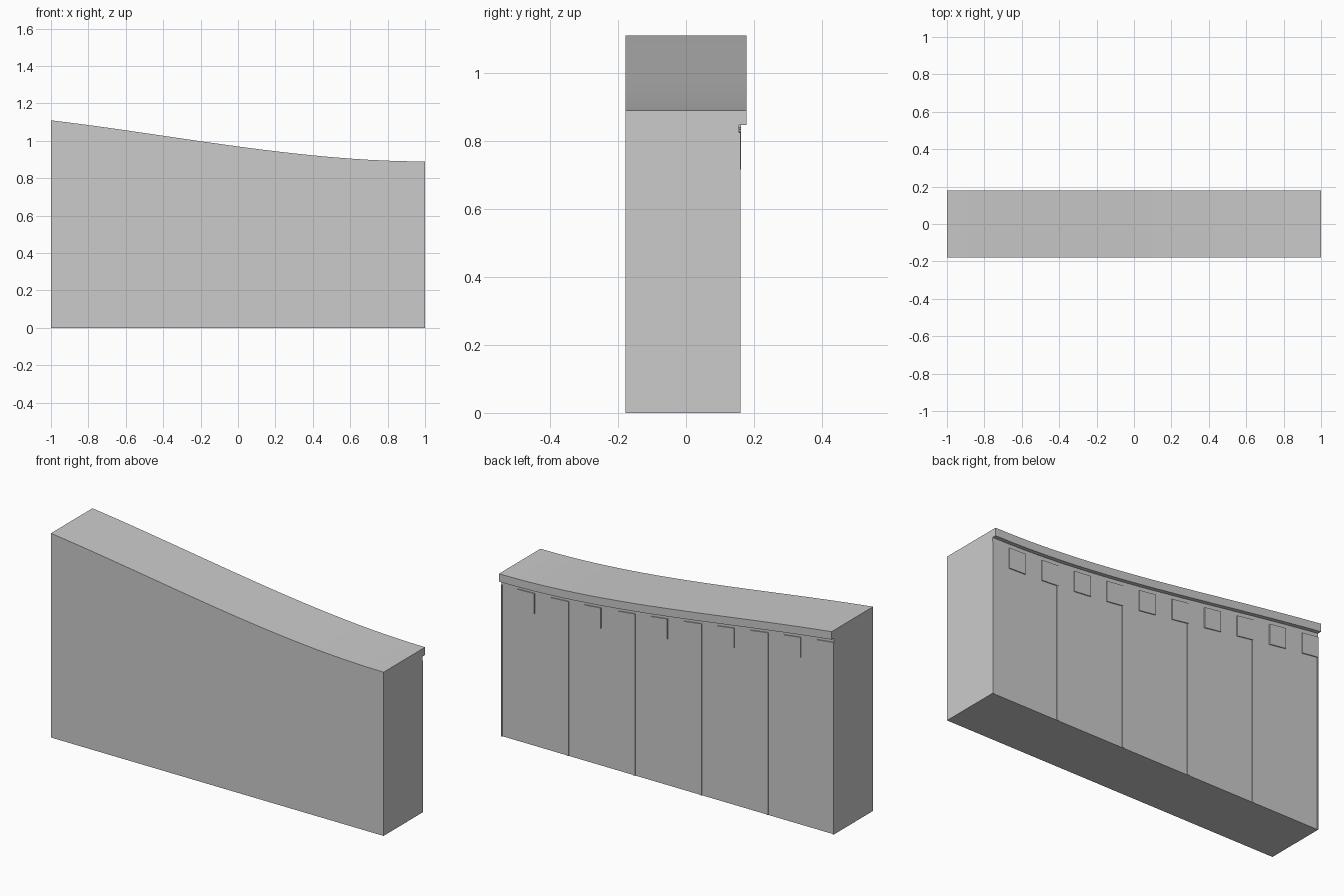
import bpy, bmesh

if "Cube" in bpy.data.objects:
    bpy.data.objects.remove(bpy.data.objects["Cube"])

# Main depths of the cross-section
FRONT, BACK, LIP, RIB, TILE = -0.178, 0.156, 0.178, 0.160, 0.1612

grey = bpy.data.materials.new("plain_grey")
grey.diffuse_color = (0.6, 0.6, 0.6, 1.0)
grey.use_nodes = True
grey.node_tree.nodes["Principled BSDF"].inputs["Base Color"].default_value = grey.diffuse_color


def top(x):
    """Height of the sweeping top edge."""
    return 0.97 - 0.135 * x + 0.03 * x**2 + 0.025 * x**3


def loft(name, xs, section):
    """Skin a closed (y, z) section along x; the section may vary with x."""
    bm = bmesh.new()
    rings = [[bm.verts.new((x, y, z)) for y, z in section(x)] for x in xs]
    for a, b in zip(rings, rings[1:]):
        n = len(a)
        for i in range(n):
            j = (i + 1) % n
            bm.faces.new((a[i], a[j], b[j], b[i]))
    bm.faces.new(rings[0])
    bm.faces.new(rings[-1][::-1])
    bmesh.ops.recalc_face_normals(bm, faces=bm.faces)
    mesh = bpy.data.meshes.new(name)
    bm.to_mesh(mesh)
    bm.free()
    mesh.materials.append(grey)
    obj = bpy.data.objects.new(name, mesh)
    bpy.context.collection.objects.link(obj)
    return obj


def steps(a, b, n):
    return [a + (b - a) * i / n for i in range(n + 1)]


# Wall with overhanging coping lip along the back
loft("wall_with_coping", steps(-1, 1, 20), lambda x: [
    (FRONT, 0), (BACK, 0), (BACK, top(x) - 0.043),
    (LIP, top(x) - 0.043), (LIP, top(x)), (FRONT, top(x))])

# Thin vertical ribs on the back, halved at the two ends
for i in range(6):
    x = -1 + 0.4 * i
    loft(f"rib_{i + 1}", [max(-1, x - 0.006), min(1, x + 0.006)], lambda x: [
        (BACK - 0.01, 0), (RIB, 0),
        (RIB, top(x) - 0.066), (BACK - 0.01, top(x) - 0.066)])

# Row of square tiles following the top edge
for i in range(10):
    x = -1 + 0.2 * i
    loft(f"tile_{i + 1}", [x, x + 0.1], lambda x: [
        (BACK - 0.01, top(x) - 0.175), (TILE, top(x) - 0.175),
        (TILE, top(x) - 0.065), (BACK - 0.01, top(x) - 0.065)])
